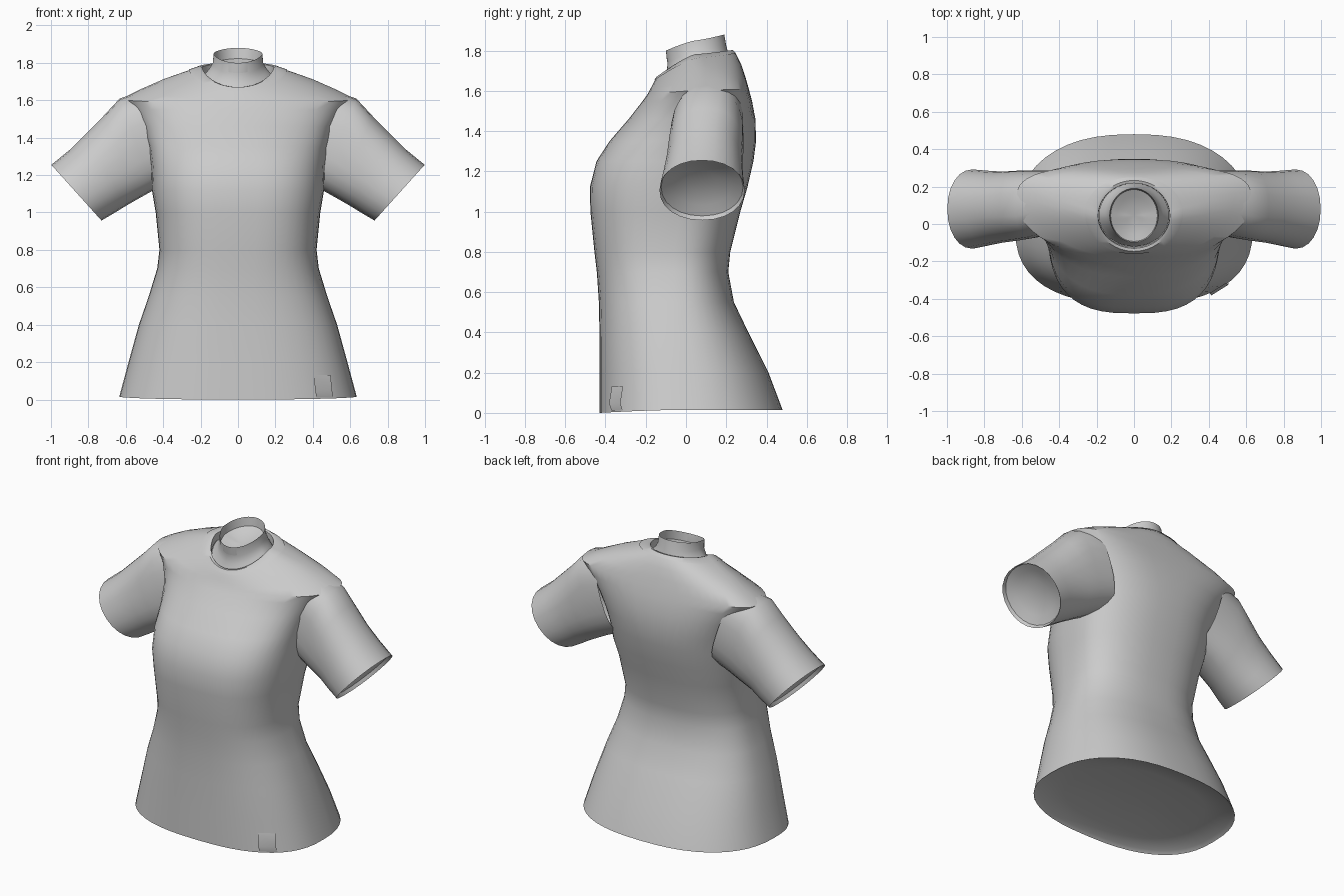
import bpy, bmesh, math
from mathutils import Vector

cube = bpy.data.objects.get("Cube")
if cube:
    bpy.data.objects.remove(cube, do_unlink=True)

grey = bpy.data.materials.new("light_grey_cloth")
grey.use_nodes = True
grey.diffuse_color = (0.6, 0.6, 0.6, 1)
grey.node_tree.nodes["Principled BSDF"].inputs["Base Color"].default_value = (0.6, 0.6, 0.6, 1)


def power(v, n):
    return math.copysign(abs(v) ** (2 / n), v)


def level(hx, front, back, mid, nf, nb, zf, zs=None, zb=None, segs=48):
    """One closed cross-section; squareness and height may differ front to back."""
    zs = zf if zs is None else zs
    zb = zs if zb is None else zb
    ring = []
    for i in range(segs):
        a = math.tau * i / segs
        c, s = math.cos(a), math.sin(a)
        reach, end, n = (back - mid, zb, nb) if s > 0 else (mid - front, zf, nf)
        ring.append(Vector((hx * power(c, n), mid + reach * power(s, n),
                            zs + (end - zs) * abs(s) ** 1.25)))
    return ring


def tilted(upper, lower, mid, hy, n=2.2, segs=24):
    """A sleeve cross-section between an upper and a lower (x, z) point."""
    u, l = Vector((upper[0], mid, upper[1])), Vector((lower[0], mid, lower[1]))
    ring = []
    for i in range(segs):
        a = math.tau * i / segs
        ring.append((u + l) / 2 + (u - l) / 2 * power(math.cos(a), n)
                    + Vector((0, hy * power(math.sin(a), n), 0)))
    return ring


def bowl(ring, offset, wall=0.35):
    """Rings that close an opening with an inward dish; wall is the depth share at its edge."""
    centre = sum(ring, Vector()) / len(ring)
    return [[centre + (p - centre) * k + Vector(offset) * d for p in ring]
            for k, d in ((0.96, wall), (0.7, (1 + wall) / 2), (0.35, 1), (0, 1))]


def finish(name, bm):
    mesh = bpy.data.meshes.new(name)
    bm.to_mesh(mesh)
    bm.free()
    mesh.materials.append(grey)
    obj = bpy.data.objects.new(name, mesh)
    bpy.context.collection.objects.link(obj)
    bpy.ops.object.select_all(action="DESELECT")
    obj.select_set(True)
    bpy.context.view_layer.objects.active = obj
    bpy.ops.object.shade_smooth_by_angle(angle=math.radians(42))


def loft(name, rings, flip=False):
    bm = bmesh.new()
    rows = [[bm.verts.new(p) for p in ring] for ring in rings]
    for a, b in zip(rows, rows[1:]):
        for i in range(len(a)):
            j = (i + 1) % len(a)
            quad = (a[i], a[j], b[j], b[i])
            bm.faces.new(quad[::-1] if flip else quad)
    bmesh.ops.remove_doubles(bm, verts=bm.verts, dist=0.0001)
    finish(name, bm)


# Torso from hem to neckline
torso = [
    level(.635, -.43, .48, -.02, 2.5, 2.4, 0, .015),
    level(.585, -.43, .41, -.03, 2.5, 2.4, .2),
    level(.53, -.43, .31, -.05, 2.5, 2.4, .4),
    level(.478, -.433, .238, -.06, 2.5, 2.4, .55),
    level(.432, -.443, .21, -.06, 2.6, 2.4, .7),
    level(.42, -.455, .22, -.06, 2.7, 2.4, .8),
    level(.44, -.475, .27, -.03, 2.8, 2.4, 1.0),
    level(.46, -.478, .305, 0, 2.8, 2.4, 1.12),
    level(.465, -.445, .335, .03, 2.8, 2.4, 1.25),
    level(.48, -.38, .348, .06, 2.5, 2.5, 1.35),
    level(.52, -.285, .345, .09, 2.2, 2.7, 1.46),
    level(.58, -.215, .328, .11, 2.1, 2.9, 1.55),
    level(.628, -.19, .312, .13, 2.1, 3, 1.585, 1.605, 1.61),
    level(.53, -.18, .295, .12, 2.1, 2.8, 1.605, 1.655, 1.67),
    level(.4, -.168, .275, .09, 2.1, 2.4, 1.625, 1.712, 1.73),
    level(.27, -.158, .25, .06, 2.1, 2.1, 1.645, 1.757, 1.78),
    level(.205, -.143, .23, .045, 2, 2, 1.665, 1.778, 1.8),
]
loft("torso", torso)
loft("hem_lining", [torso[0]] + bowl(torso[0], (0, 0, .05)), flip=True)

# Collar band with a rim folded inward
loft("collar", [
    level(.262, -.16, .25, .06, 2.1, 2.1, 1.65, 1.764, 1.786),
    level(.208, -.146, .233, .045, 2, 2, 1.67, 1.782, 1.803),
    level(.192, -.13, .218, .045, 2, 2, 1.67, 1.778, 1.798),
    level(.19, -.122, .218, .045, 2, 2, 1.64, 1.73, 1.75),
])

# Neck tube
neck = [
    level(.188, -.12, .218, .045, 2, 2, 1.64, 1.73, 1.75),
    level(.155, -.095, .21, .05, 2, 2, 1.69, 1.765, 1.785),
    level(.135, -.092, .2, .05, 2, 2, 1.74, 1.8, 1.825),
    level(.13, -.1, .19, .045, 2, 2, 1.8, 1.85, 1.88),
]
loft("neck", neck)
loft("neck_lining", [neck[-1]] + bowl(neck[-1], (0, 0, -.08), .7))

# Sleeves, one per side, running on into the shoulders
sleeve = [
    tilted((.5, 1.655), (.34, 1.17), .12, .165, 2.5),
    tilted((.633, 1.609), (.45, 1.12), .105, .18, 2.6),
    tilted((.72, 1.515), (.525, 1.078), .098, .187, 2.4),
    tilted((.81, 1.425), (.6, 1.035), .09, .19),
    tilted((.9, 1.335), (.665, .995), .085, .2),
    tilted((.998, 1.255), (.73, .957), .08, .212, 2.1),
]
for side, sign in (("left", 1), ("right", -1)):
    rings = [[Vector((p.x * sign, p.y, p.z)) for p in ring] for ring in sleeve]
    loft(side + "_sleeve", rings, flip=sign > 0)
    dish = bowl(rings[-1], (-.045 * sign, 0, .045))
    loft(side + "_cuff_lining", [rings[-1]] + dish, flip=sign > 0)

# Small folded tag at the left front of the hem
bm = bmesh.new()
rows = []
for shift, out, z in ((0, .007, .13), (.008, .02, .048), (.014, .009, .012)):
    rows.append([bm.verts.new((x + shift, y - out, z)) for x, y in ((.405, -.362), (.495, -.306))])
for a, b in zip(rows, rows[1:]):
    bm.faces.new((a[0], b[0], b[1], a[1]))
finish("hem_tag", bm)
